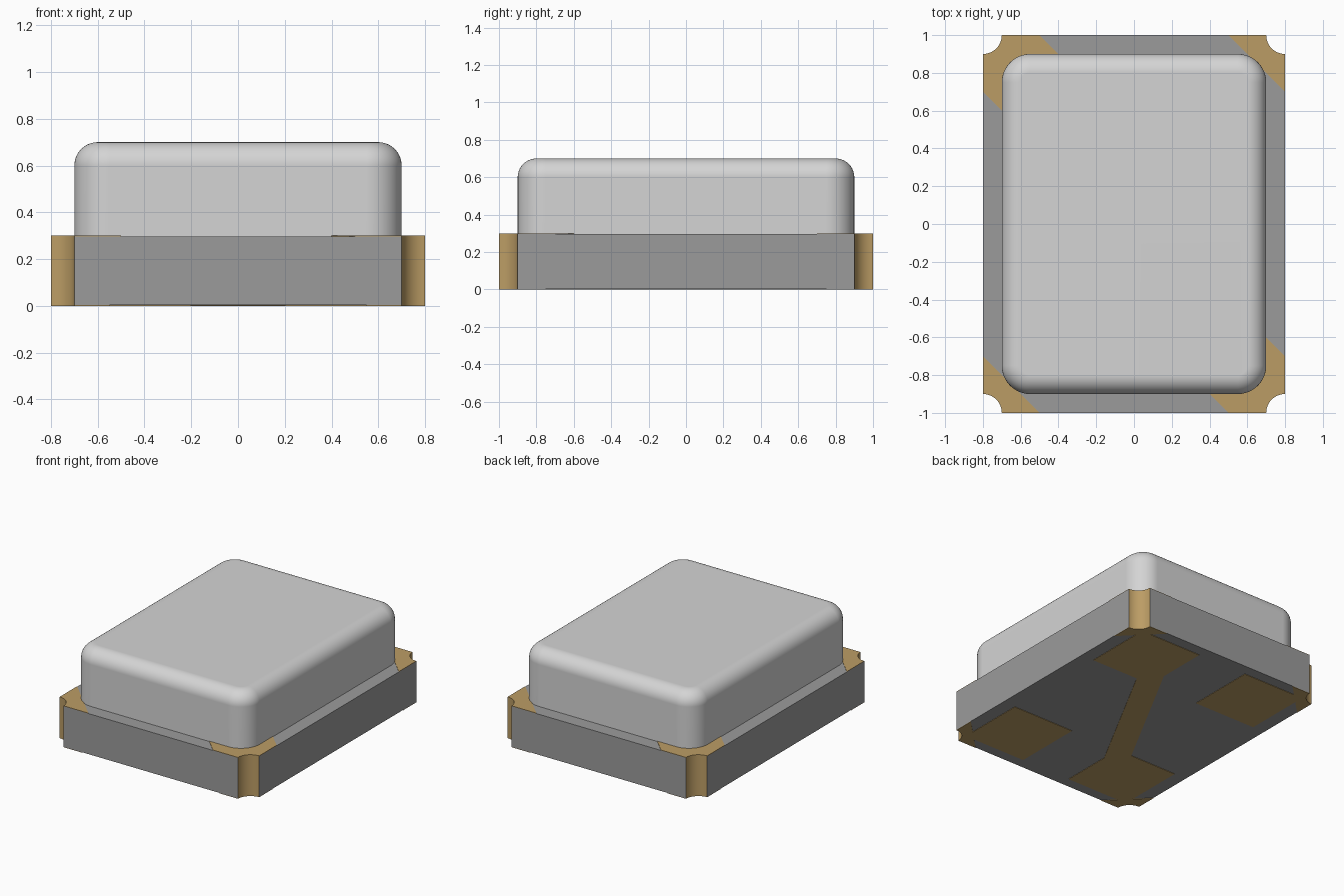
import bpy, bmesh, math

if "Cube" in bpy.data.objects:
    bpy.data.objects.remove(bpy.data.objects["Cube"])

T = 0.003          # plating thickness
W, D, H = 0.8, 1.0, 0.3
NOTCH = 0.1


def material(name, rgb):
    m = bpy.data.materials.new(name)
    m.diffuse_color = (*rgb, 1)
    m.use_nodes = True
    m.node_tree.nodes["Principled BSDF"].inputs["Base Color"].default_value = m.diffuse_color
    return m


GREY = material("ceramic_grey", (0.33, 0.33, 0.33))
GOLD = material("gold_plating", (0.50, 0.335, 0.13))
SILVER = material("lid_silver", (0.66, 0.66, 0.66))


def loft(name, rings, mats):
    """Join equal-length rings of 3D points, capping both ends."""
    bm = bmesh.new()
    loops = [[bm.verts.new(p) for p in r] for r in rings]
    n = len(loops[0])
    for a, b in zip(loops, loops[1:]):
        for i in range(n):
            j = (i + 1) % n
            bm.faces.new((a[i], a[j], b[j], b[i]))
    bm.faces.new(loops[0][::-1])
    bm.faces.new(loops[-1])
    bmesh.ops.recalc_face_normals(bm, faces=bm.faces[:])
    me = bpy.data.meshes.new(name)
    bm.to_mesh(me)
    bm.free()
    ob = bpy.data.objects.new(name, me)
    bpy.context.collection.objects.link(ob)
    for m in mats:
        me.materials.append(m)
    bpy.ops.object.select_all(action='DESELECT')
    ob.select_set(True)
    bpy.context.view_layer.objects.active = ob
    bpy.ops.object.shade_smooth_by_angle(angle=math.radians(35))
    return ob


def prism(name, pts, z0, z1, mats):
    return loft(name, [[(x, y, z) for x, y in pts] for z in (z0, z1)], mats)


def notch(sx, sy, n=12):
    """Quarter-round corner cut, running from the y edge to the x edge."""
    return [(sx * (W - NOTCH * math.cos(a)), sy * (D - NOTCH * math.sin(a)))
            for a in (math.pi / 2 * i / n for i in range(n + 1))]


# Ceramic base with plated corner notches
outline = []
for sx, sy in ((1, 1), (-1, 1), (-1, -1), (1, -1)):
    arc = notch(sx, sy)
    outline += arc[::-1] if sx * sy > 0 else arc
base = prism("ceramic_base", outline, T, H - T, [GREY, GOLD])
for f in base.data.polygons:
    c = f.center
    if abs(f.normal.z) < 0.5 and math.hypot(W - abs(c.x), D - abs(c.y)) < NOTCH * 1.05:
        f.material_index = 1

# Plating on the top and underside corners
tri_top = [(0.8, 0.7), (0.5, 1.0)]
band_top = [(0.8, 0.7), (0.65, 0.55), (0.35, 0.85), (0.5, 1.0)]
pad = [(0.8, 0.75), (0.7, 0.85), (0.7, 0.41), (0.2, 0.41),
       (0.2, 0.92), (0.63, 0.92), (0.55, 1.0)]
for sx, sy, where in ((1, 1, "back_right"), (-1, 1, "back_left"),
                      (-1, -1, "front_left"), (1, -1, "front_right")):
    arc = notch(sx, sy)
    top = tri_top if sx * sy > 0 else band_top
    # the arc runs y edge -> x edge after reversal, so the rest starts on the x edge
    start = arc if abs(arc[-1][0]) > abs(arc[0][0]) else arc[::-1]
    for label, pts, z in (("top_plating_", top, H - T), ("contact_pad_", pad, 0)):
        prism(label + where, start + [(sx * x, sy * y) for x, y in pts], z, z + T, [GOLD])

# Diagonal trace joining two pads on the underside
half = [(0.32, 0.41), (0.2, 0.41), (0.2, 0.55)]
prism("bottom_trace", half + [(-x, -y) for x, y in half], 0, T, [GOLD])


# Metal lid with rounded corners and a rounded top edge
def lid_ring(inset, z, r=0.15, n=12):
    pts = []
    for k, (sx, sy) in enumerate(((1, 1), (-1, 1), (-1, -1), (1, -1))):
        for i in range(n + 1):
            a = math.pi / 2 * (k + i / n)
            pts.append((sx * (0.7 - r) + (r - inset) * math.cos(a),
                        sy * (0.9 - r) + (r - inset) * math.sin(a), z))
    return pts


R = 0.1
rings = [lid_ring(0, H - T)]
for i in range(11):
    a = math.pi / 2 * i / 10
    rings.append(lid_ring(R * (1 - math.cos(a)), 0.7 - R + R * math.sin(a)))
lid = loft("metal_lid", rings, [SILVER])
lid.modifiers.new("flat_top_normals", 'WEIGHTED_NORMAL').keep_sharp = True
